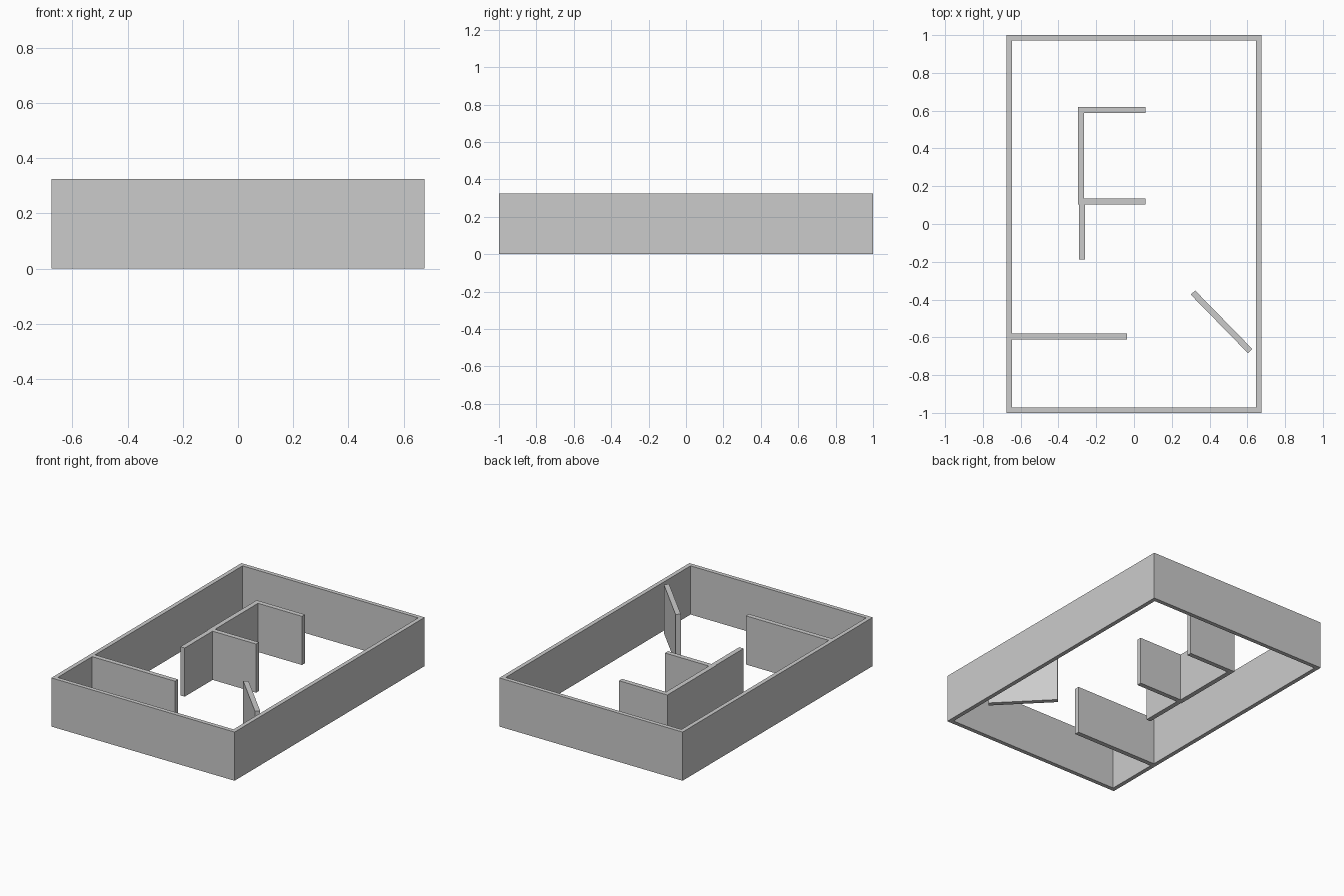
import bpy
import bmesh
import math
from mathutils import Matrix, Vector

cube = bpy.data.objects.get("Cube")
if cube:
    bpy.data.objects.remove(cube, do_unlink=True)

HEIGHT = 0.324
THICK = 0.032
HALF_X, HALF_Y = 0.675, 1.0
OUTER = 0.028

# One plain grey for every wall
grey = bpy.data.materials.new("wall grey")
grey.use_nodes = True
colour = (0.6, 0.6, 0.6, 1)
grey.diffuse_color = colour
grey.node_tree.nodes["Principled BSDF"].inputs["Base Color"].default_value = colour


def finish(name, bm):
    bmesh.ops.recalc_face_normals(bm, faces=bm.faces)
    mesh = bpy.data.meshes.new(name)
    bm.to_mesh(mesh)
    bm.free()
    mesh.materials.append(grey)
    obj = bpy.data.objects.new(name, mesh)
    bpy.context.collection.objects.link(obj)


def wall(name, start, end):
    """Upright slab along the centre line from start to end."""
    a, b = Vector(start), Vector(end)
    d, mid = b - a, (a + b) / 2
    bm = bmesh.new()
    place = (Matrix.Translation((mid.x, mid.y, HEIGHT / 2))
             @ Matrix.Rotation(math.atan2(d.y, d.x), 4, "Z")
             @ Matrix.Diagonal((d.length, THICK, HEIGHT, 1)))
    bmesh.ops.create_cube(bm, size=1, matrix=place)
    finish(name, bm)


# Outer walls: a hollow rectangular ring, open above and below
bm = bmesh.new()
corners = [(-1, -1), (1, -1), (1, 1), (-1, 1)]
rings = [[bm.verts.new((sx * (HALF_X - inset), sy * (HALF_Y - inset), z))
          for sx, sy in corners]
         for inset, z in ((0, 0), (0, HEIGHT), (OUTER, HEIGHT), (OUTER, 0))]
for r in range(4):
    lower, upper = rings[r], rings[(r + 1) % 4]
    for i in range(4):
        j = (i + 1) % 4
        bm.faces.new((lower[i], lower[j], upper[j], upper[i]))
finish("outer_walls", bm)

# Inner partitions
wall("front_partition", (-0.648, -0.595), (-0.036, -0.595))
wall("middle_partition_back", (-0.28, 0.104), (-0.28, 0.619))
wall("middle_partition_front", (-0.276, -0.189), (-0.276, 0.104))
wall("alcove_back_wall", (-0.264, 0.603), (0.06, 0.603))
wall("alcove_front_wall", (-0.264, 0.12), (0.06, 0.12))
wall("diagonal_partition", (0.312, -0.363), (0.615, -0.673))
